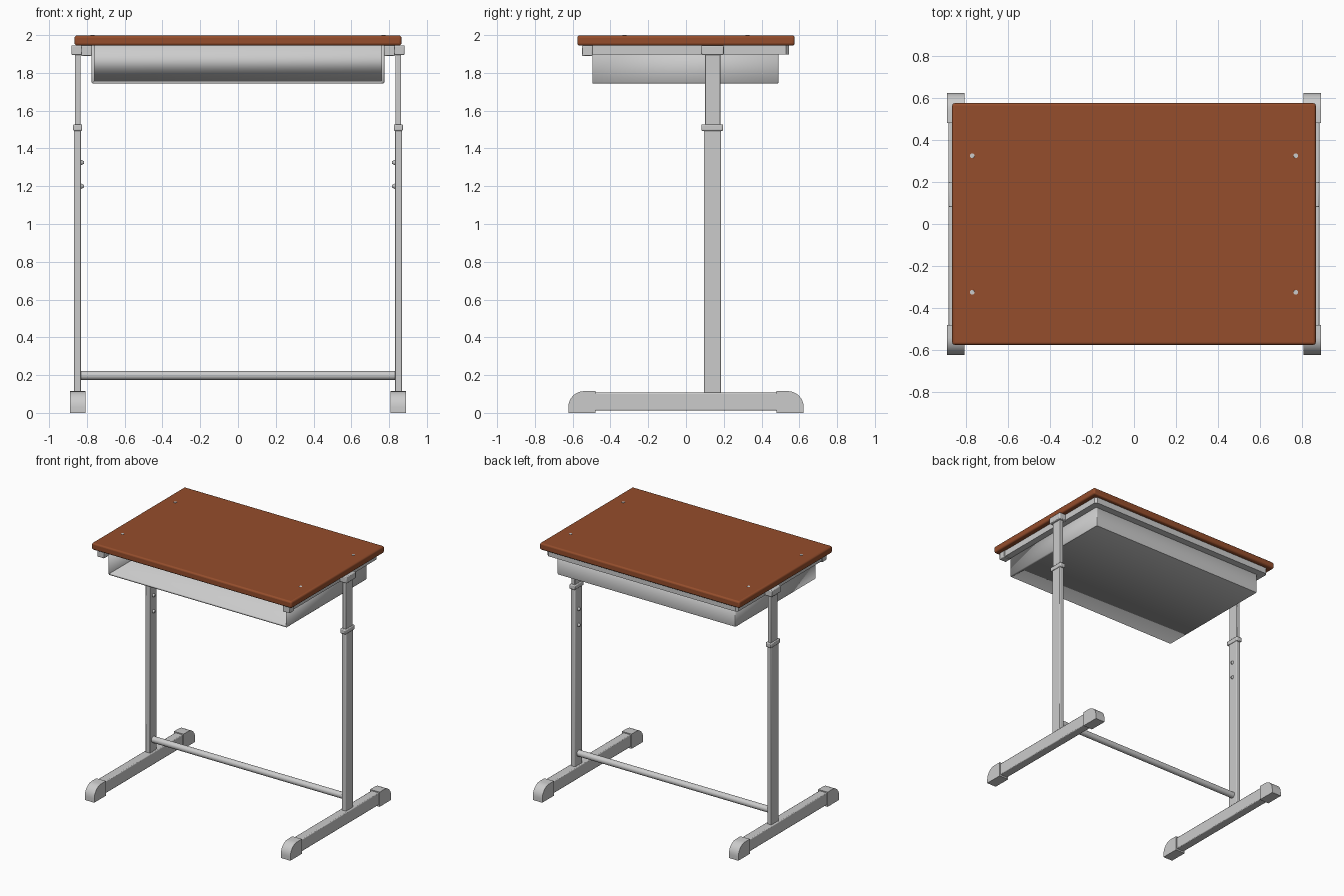
import bpy, bmesh, math
from mathutils import Matrix

if "Cube" in bpy.data.objects:
    bpy.data.objects.remove(bpy.data.objects["Cube"])


def finish(name, bm, bevel=0.0, segments=2):
    bmesh.ops.recalc_face_normals(bm, faces=bm.faces)
    me = bpy.data.meshes.new(name)
    bm.to_mesh(me)
    bm.free()
    ob = bpy.data.objects.new(name, me)
    bpy.context.collection.objects.link(ob)
    if bevel:
        m = ob.modifiers.new("Bevel", 'BEVEL')
        m.width, m.segments = bevel, segments
    bpy.ops.object.select_all(action='DESELECT')
    ob.select_set(True)
    bpy.context.view_layer.objects.active = ob
    bpy.ops.object.shade_smooth_by_angle(angle=math.radians(35))
    return ob


def box_bm(x, y, z):
    bm = bmesh.new()
    bmesh.ops.create_cube(bm, size=1)
    for v in bm.verts:
        v.co = [r[0] if c < 0 else r[1] for r, c in zip((x, y, z), v.co)]
    return bm


def box(name, x, y, z, bevel=0.0, segments=2):
    return finish(name, box_bm(sorted(x), sorted(y), z), bevel, segments)


def rod(name, centre, r1, r2, length, axis='Z', sides=16):
    rot = Matrix.Rotation(math.pi / 2, 4, 'Y') if axis == 'X' else Matrix()
    bm = bmesh.new()
    bmesh.ops.create_cone(bm, cap_ends=True, segments=sides, radius1=r1, radius2=r2,
                          depth=length, matrix=Matrix.Translation(centre) @ rot)
    return finish(name, bm)


def extrude(name, pts, direction, bevel=0.0):
    bm = bmesh.new()
    f = bm.faces.new([bm.verts.new(p) for p in pts])
    new = bmesh.ops.extrude_face_region(bm, geom=[f])['geom']
    bmesh.ops.translate(bm, vec=direction,
                        verts=[v for v in new if isinstance(v, bmesh.types.BMVert)])
    return finish(name, bm, bevel)


# Wooden top
wood = bpy.data.materials.new("wood")
wood.diffuse_color = (0.30, 0.075, 0.025, 1)
wood.use_nodes = True
wood.node_tree.nodes["Principled BSDF"].inputs["Base Color"].default_value = wood.diffuse_color
top = box("desktop", (-0.865, 0.865), (-0.575, 0.575), (1.945, 1.998), 0.012, 3)
top.data.materials.append(wood)

# Open-fronted book tray
bm = box_bm((-0.775, 0.775), (-0.495, 0.49), (1.743, 1.945))
bmesh.ops.delete(bm, geom=[f for f in bm.faces if f.normal.z > 0.5 or f.normal.y < -0.5],
                 context='FACES')
bmesh.ops.bevel(bm, geom=[e for e in bm.edges if not e.is_boundary], offset=0.01,
                segments=2, profile=0.5, affect='EDGES')
tray = finish("book_tray", bm)
sol = tray.modifiers.new("Solidify", 'SOLIDIFY')
sol.thickness, sol.offset = 0.015, 0
mid = tray.data
for v in mid.vertices:  # keep the outer size after centred thickening
    v.co.x *= 0.7675 / 0.775
    v.co.y = min(v.co.y, 0.4825)
    v.co.z = max(v.co.z, 1.7505)

# U-shaped rail under the top
o, i, f = 0.825, 0.775, -0.53
extrude("support_rail",
        [(-o, f, 1.897), (-o, 0.53, 1.897), (-o + 0.015, 0.545, 1.897),
         (o - 0.015, 0.545, 1.897), (o, 0.53, 1.897), (o, f, 1.897),
         (i, f, 1.897), (i, 0.49, 1.897), (-i, 0.49, 1.897), (-i, f, 1.897)],
        (0, 0, 0.048))

# Cross bar between the legs
rod("cross_bar", (0, 0.14, 0.198), 0.024, 0.024, 1.67, 'X', 24)

# Foot cap side profile (y, z), rounded at the tip
cap = [(0.48, 0), (0.48, 0.115)]
cap += [(0.54 + 0.083 * math.sin(a), 0.03 + 0.085 * math.cos(a))
        for a in [k * math.pi / 16 for k in range(9)]]
cap += [(0.623, 0)]

for s, side in ((-1, "left"), (1, "right")):
    # Rail end plug and leg bracket
    box(side + "_rail_plug", (s * 0.773, s * 0.832), (-0.55, -0.495), (1.89, 1.945), 0.004)
    box(side + "_leg_bracket", (s * 0.815, s * 0.882), (0.08, 0.2), (1.895, 1.946), 0.006)
    # Telescopic leg with collar
    box(side + "_upper_leg", (s * 0.834, s * 0.864), (0.1, 0.182), (1.45, 1.9), 0.004)
    box(side + "_leg_collar", (s * 0.825, s * 0.873), (0.081, 0.197), (1.493, 1.528), 0.006)
    box(side + "_lower_leg", (s * 0.830, s * 0.868), (0.095, 0.185), (0.1, 1.495), 0.005)
    # Height adjusting bolts on the inner face
    for z in (1.2, 1.325):
        ra, rb = (0.015, 0.007) if s < 0 else (0.007, 0.015)
        rod(side + "_height_bolt", (s * 0.824, 0.14, z), ra, rb, 0.016, 'X', 12)
    # Foot bar and end caps
    box(side + "_foot_bar", (s * 0.815, s * 0.882), (-0.49, 0.49), (0.012, 0.107), 0.006)
    for t, end in ((-1, "front"), (1, "back")):
        extrude(f"{side}_{end}_foot_cap", [(s * 0.848 - 0.041, t * y, z) for y, z in cap],
                (0.082, 0, 0))
        # Screw heads in the top
        rod(f"{side}_{end}_screw", (s * 0.77, t * 0.325, 1.99), 0.013, 0.011, 0.02)
